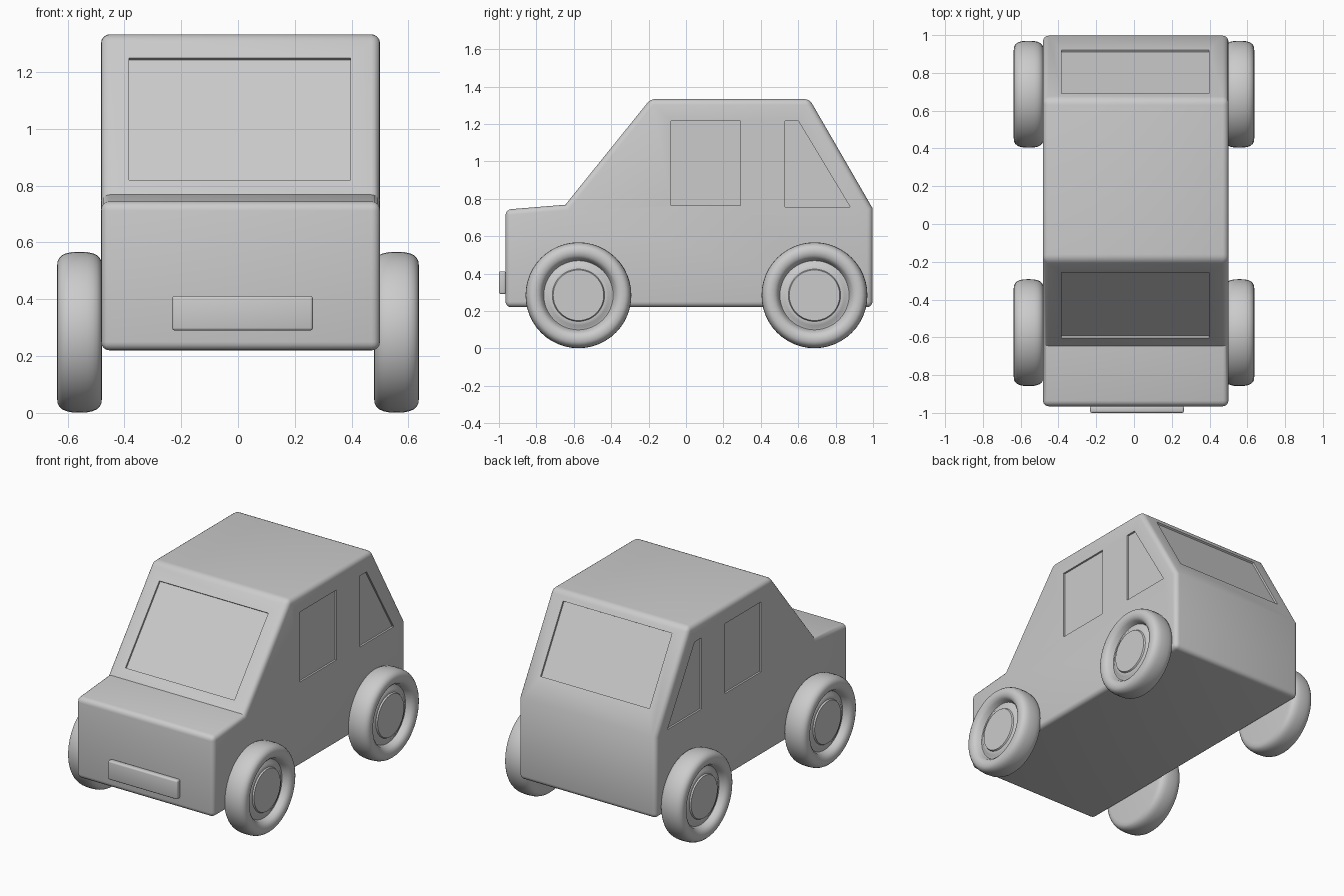
import bpy, bmesh, math
from mathutils import Vector

if "Cube" in bpy.data.objects:
    bpy.data.objects.remove(bpy.data.objects["Cube"])


def make_object(name, bm):
    bmesh.ops.recalc_face_normals(bm, faces=bm.faces)
    mesh = bpy.data.meshes.new(name)
    bm.to_mesh(mesh)
    bm.free()
    ob = bpy.data.objects.new(name, mesh)
    bpy.context.collection.objects.link(ob)
    return ob


def prism(name, pts, vec):
    bm = bmesh.new()
    face = bm.faces.new([bm.verts.new(p) for p in pts])
    ext = bmesh.ops.extrude_face_region(bm, geom=[face], use_keep_orig=True)
    moved = [g for g in ext["geom"] if isinstance(g, bmesh.types.BMVert)]
    bmesh.ops.translate(bm, verts=moved, vec=vec)
    return make_object(name, bm)


def select(ob):
    bpy.ops.object.select_all(action='DESELECT')
    ob.select_set(True)
    bpy.context.view_layer.objects.active = ob


def smooth(ob, angle=30):
    select(ob)
    bpy.ops.object.shade_smooth_by_angle(angle=math.radians(angle))


def bevel(ob, width, segments, angle):
    mod = ob.modifiers.new("bevel", 'BEVEL')
    mod.width, mod.segments = width, segments
    mod.limit_method, mod.angle_limit = 'ANGLE', math.radians(angle)
    select(ob)
    bpy.ops.object.modifier_apply(modifier=mod.name)


# Body: side profile extruded across the width, convex edges rounded
X0, X1 = -0.482, 0.5
profile = [(-0.965, 0.22), (-0.965, 0.742), (-0.645, 0.768), (-0.19, 1.333),
           (0.66, 1.333), (0.997, 0.75), (0.997, 0.22)]
body = prism("car_body", [(X0, y, z) for y, z in profile], (X1 - X0, 0, 0))
bevel(body, 0.03, 4, 48)


# Windows: shallow recesses cut into the body
def recess(pts, normal, depth=0.012):
    n = Vector(normal).normalized()
    cutter = prism("window_cutter", [Vector(p) - n * depth for p in pts], n * (depth + 0.06))
    cutter.hide_render = True
    mod = body.modifiers.new("window", 'BOOLEAN')
    mod.operation, mod.object, mod.solver = 'DIFFERENCE', cutter, 'EXACT'
    select(body)
    bpy.ops.object.modifier_apply(modifier=mod.name)
    bpy.data.objects.remove(cutter)


def slope_quad(top, bottom):
    return [(-0.383, *top), (0.396, *top), (0.396, *bottom), (-0.383, *bottom)]


recess(slope_quad((-0.257, 1.25), (-0.603, 0.82)), (0, -0.565, 0.455))
recess(slope_quad((0.69, 1.281), (0.92, 0.883)), (0, 0.583, 0.337))
door_window = [(-0.08, 0.765), (-0.08, 1.217), (0.292, 1.217), (0.292, 0.765)]
rear_window = [(0.53, 0.757), (0.53, 1.217), (0.6, 1.217), (0.877, 0.757)]
for x, side in ((X0, -1), (X1, 1)):
    for outline in (door_window, rear_window):
        recess([(x, y, z) for y, z in outline], (side, 0, 0))
smooth(body)

# Number plate bar on the nose
plate = prism("front_plate", [(-0.232, -1.0, 0.29), (0.264, -1.0, 0.29),
                              (0.264, -1.0, 0.412), (-0.232, -1.0, 0.412)], (0, 0.037, 0))
bevel(plate, 0.01, 3, 40)
smooth(plate)


# Wheels: lathed tyre with recessed rim and flat hub
def wheel(name, side, y):
    tyre = []
    for i in range(13):
        a = math.radians(-90 + 180 * i / 12)
        c, s = max(math.cos(a), 0), math.sin(a)
        tyre.append((0.558 + 0.079 * math.copysign(abs(s) ** 0.75, s), 0.232 + 0.051 * c ** 0.75))
    outline = ([(0.48, 0)] + tyre + [(0.632, 0.212), (0.618, 0.197), (0.598, 0.19), (0.588, 0.185),
               (0.59, 0.175), (0.6, 0.16), (0.603, 0.145), (0.603, 0.14), (0.612, 0.135), (0.612, 0)])
    bm = bmesh.new()
    verts = [bm.verts.new((side * x, y, 0.284 + r)) for x, r in outline]
    edges = [bm.edges.new(p) for p in zip(verts, verts[1:])]
    bmesh.ops.spin(bm, geom=verts + edges, cent=(0, y, 0.284), axis=(1, 0, 0),
                   angle=math.tau, steps=48, use_duplicate=False)
    bmesh.ops.remove_doubles(bm, verts=bm.verts, dist=0.0005)
    smooth(make_object(name, bm), 40)


for end, y in (("front", -0.575), ("rear", 0.687)):
    for label, side in (("left", -1), ("right", 1)):
        wheel(f"{end}_{label}_wheel", side, y)
